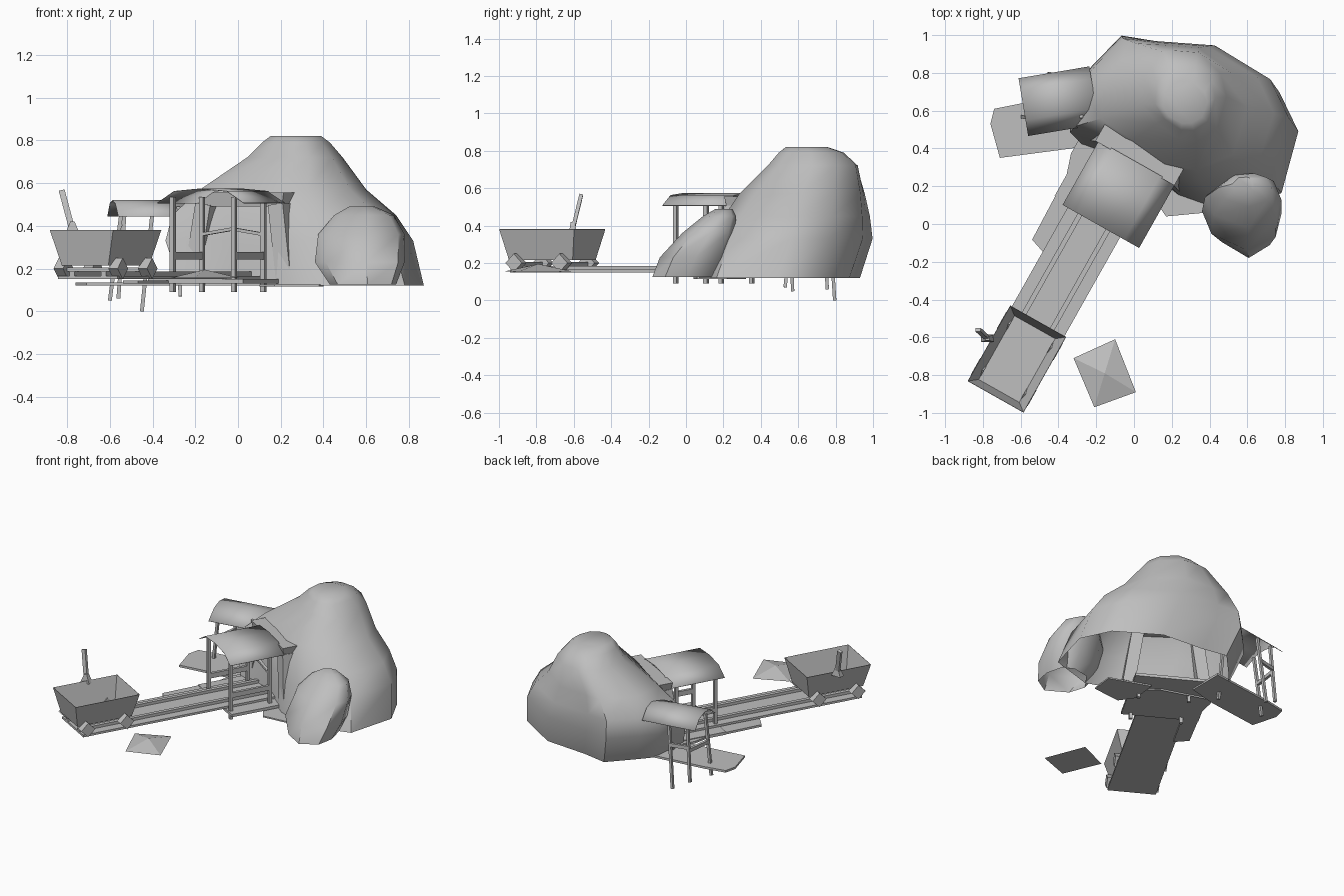
import bpy, bmesh, math
from mathutils import Matrix, Vector

if "Cube" in bpy.data.objects:
    bpy.data.objects.remove(bpy.data.objects["Cube"])

stone = bpy.data.materials.new("plain grey")
stone.diffuse_color = (0.52, 0.52, 0.52, 1)
stone.use_nodes = True
stone.node_tree.nodes["Principled BSDF"].inputs["Base Color"].default_value = stone.diffuse_color

# Local frames: track runs along local y, side shelter ridge runs along local y
TRACK = Matrix.Translation((-0.62, -0.715, 0)) @ Matrix.Rotation(math.radians(-29.4), 4, 'Z')
SHELTER = Matrix.Translation((-0.40, 0.66, 0)) @ Matrix.Rotation(math.radians(-80.5), 4, 'Z')
WORLD = Matrix.Identity(4)


def make(name, verts, faces, frame=WORLD, angle=0, thick=0):
    bm = bmesh.new()
    vs = [bm.verts.new(frame @ Vector(v)) for v in verts]
    for f in faces:
        bm.faces.new([vs[i] for i in f])
    bmesh.ops.recalc_face_normals(bm, faces=bm.faces)
    mesh = bpy.data.meshes.new(name)
    bm.to_mesh(mesh)
    bm.free()
    mesh.materials.append(stone)
    if angle:
        mesh.shade_smooth()
        mesh.set_sharp_from_angle(angle=math.radians(angle))
    else:
        mesh.shade_flat()
    ob = bpy.data.objects.new(name, mesh)
    bpy.context.collection.objects.link(ob)
    if thick:
        mod = ob.modifiers.new("thickness", 'SOLIDIFY')
        mod.thickness = thick
    return ob


def loft(name, rings, frame=WORLD, angle=0, cap_bottom=True, cap_top=True, thick=0):
    n = len(rings[0])
    faces = [tuple(reversed(range(n)))] if cap_bottom else []
    for k in range(len(rings) - 1):
        for i in range(n):
            j = (i + 1) % n
            faces.append((k * n + i, k * n + j, (k + 1) * n + j, (k + 1) * n + i))
    if cap_top:
        faces.append(tuple(range((len(rings) - 1) * n, len(rings) * n)))
    return make(name, [p for r in rings for p in r], faces, frame, angle, thick)


def rect(cx, cy, hx, hy, z):
    return [(cx - hx, cy - hy, z), (cx + hx, cy - hy, z), (cx + hx, cy + hy, z), (cx - hx, cy + hy, z)]


def box(name, x0, x1, y0, y1, z0, z1, frame):
    c = ((x0 + x1) / 2, (y0 + y1) / 2, (x1 - x0) / 2, (y1 - y0) / 2)
    return loft(name, [rect(*c, z0), rect(*c, z1)], frame)


def beam(name, a, b, w, h, frame):
    a, b = Vector(a), Vector(b)
    d = (b - a).normalized()
    side = d.cross(Vector((0, 0, 1)) if abs(d.z) < 0.8 else Vector((0, 1, 0))).normalized()
    up = side.cross(d)
    quad = [side * sx * w / 2 + up * sy * h / 2 for sx, sy in ((-1, -1), (1, -1), (1, 1), (-1, 1))]
    return loft(name, [[a + q for q in quad], [b + q for q in quad]], frame)


def slab(name, outline, z0, z1, frame):
    return loft(name, [[(x, y, z) for x, y in outline] for z in (z0, z1)], frame)


def arch_roof(name, profile, y0, y1, frame):
    n = len(profile)
    verts = [(x, y, z) for y in (y0, y1) for x, z in profile]
    return make(name, verts, [(i, i + 1, n + i + 1, n + i) for i in range(n - 1)], frame, 45, 0.003)


def boulder(name, outline, levels):
    # hollow shell; each level: z, x range, y range, roundness
    xs, ys = [p[0] for p in outline], [p[1] for p in outline]
    rings = []
    for z, x0, x1, y0, y1, rnd in levels:
        ring = []
        for x, y in outline:
            u = 2 * (x - min(xs)) / (max(xs) - min(xs)) - 1
            v = 2 * (y - min(ys)) / (max(ys) - min(ys)) - 1
            s = 1 + rnd * (1 / math.hypot(u, v) - 1)
            ring.append(((x0 + x1 + u * s * (x1 - x0)) / 2, (y0 + y1 + v * s * (y1 - y0)) / 2, z))
        rings.append(ring)
    return loft(name, rings, WORLD, 50, cap_bottom=False)


# Rocks
boulder("hill", [(-.28, .45), (.03, .34), (.23, .17), (.47, .08), (.78, .18), (.87, .53), (.77, .75),
                 (.48, .94), (.17, .965), (-.01, 1.0), (-.16, .83), (-.25, .72)],
        [(.12, -.27, .87, .07, .93, 0), (.33, -.34, .82, .14, 1.0, .05), (.45, -.31, .74, .2, .99, .15),
         (.57, -.18, .60, .28, .97, .35), (.72, .04, .49, .43, .93, .6), (.79, .11, .43, .49, .85, .8),
         (.82, .15, .39, .53, .76, .9)])
boulder("small_rock", [(.36, .08), (.41, -.07), (.6, -.18), (.75, -.09), (.78, .06), (.74, .22),
                       (.64, .27), (.48, .24)],
        [(.125, .43, .74, -.18, .16, 0), (.23, .36, .78, -.14, .22, 0), (.36, .375, .78, -.02, .26, .1),
         (.45, .45, .73, .09, .27, .3), (.49, .52, .64, .16, .25, .6)])
slab("ground_step", [(.10, .14), (.17, .04), (.38, .06), (.40, .22), (.12, .32)], .115, .125, WORLD)

# Loose rubble heap
heap = [(-.32, -.71), (-.21, -.97), (.01, -.89), (-.10, -.61)]
make("rubble_heap", [(x, y, .155) for x, y in heap] + [(-.155, -.79, .195)],
     [(3, 2, 1, 0)] + [(i, (i + 1) % 4, 4) for i in range(4)])

# Track and floors
box("track_bed", -.16, .16, -.17, 1.30, .150, .165, TRACK)
for v in (-.085, .085):
    box("rail", v - .013, v + .013, -.17, 1.30, .165, .185, TRACK)
slab("side_walk", [(-.24, .59), (-.14, .556), (-.14, 1.3), (-.285, 1.3), (-.285, 1.09), (-.25, .98)], .13, .145, TRACK)
box("hut_floor", -.25, .26, .85, 1.36, .13, .15, TRACK)
slab("shelter_floor", [(-.76, .53), (-.71, .35), (-.33, .40), (-.12, .45), (-.12, .70), (-.59, .64), (-.74, .61)],
     .12, .135, WORLD)

# Cart: open tapered tub on four square wheels
loft("cart_tub", [rect(0, 0, .125, .195, .215), rect(0, 0, .17, .23, .38)], TRACK, cap_top=False, thick=.003)
for sx in (-1, 1):
    for sy in (-1, 1):
        x, y, r = sx * .147, sy * .14, .05
        ring = [(0, -r), (r, 0), (0, r), (-r, 0)]
        loft("cart_wheel", [[(x + o, y + a, .20 + b) for a, b in ring] for o in (-.025, .025)], TRACK)
    beam("cart_axle", (-.13, sx * .14, .195), (.13, sx * .14, .195), .02, .02, TRACK)

# Lever beside the cart
beam("lever", (-.77, -.61, .36), (-.825, -.56, .565), .028, .02, WORLD)
loft("lever_base", [rect(-.775, -.605, .035, .02, .36), rect(-.775, -.605, .01, .012, .42)])

# Hut over the track
arch_roof("hut_roof", [(-.19, .508), (-.10, .563), (.04, .575), (.185, .563), (.275, .508)], .83, 1.22, TRACK)
for v in (-.13, .20):
    for u in (.87, 1.15):
        beam("hut_post", (v, u, .09), (v, u, .535), .022, .022, TRACK)
    beam("hut_rail", (v, .87, .26), (v, 1.15, .26), .02, .035, TRACK)
for a, b in ((-.13, .035), (.20, .035)):
    beam("hut_brace", (a, 1.15, .36), (b, 1.15, .385), .02, .015, TRACK)

# Mine portal
loft("portal_lintel", [rect(.035, 1.275, .225, .055, .49), rect(.035, 1.275, .24, .065, .555)], TRACK)
for s in (-1, 1):
    beam("portal_post", (.035 + s * .25, 1.23, .14), (.035 + s * .195, 1.25, .50), .08, .08, TRACK)

# Side shelter
arch_roof("shelter_roof", [(-.145, .445), (-.08, .505), (0, .52), (.08, .505), (.165, .445)], -.19, .19, SHELTER)
for foot, top in (((-.60, .57, .05), (-.545, .56, .47)), ((-.56, .755, .06), (-.53, .74, .47)),
                  ((-.45, .795, 0), (-.40, .765, .47)), ((-.27, .53, .07), (-.28, .57, .49))):
    beam("shelter_post", foot, top, .018, .018, WORLD)
beam("shelter_rail", (-.57, .565, .28), (-.545, .75, .28), .018, .025, WORLD)
beam("shelter_rail", (-.545, .75, .30), (-.42, .78, .30), .018, .025, WORLD)
